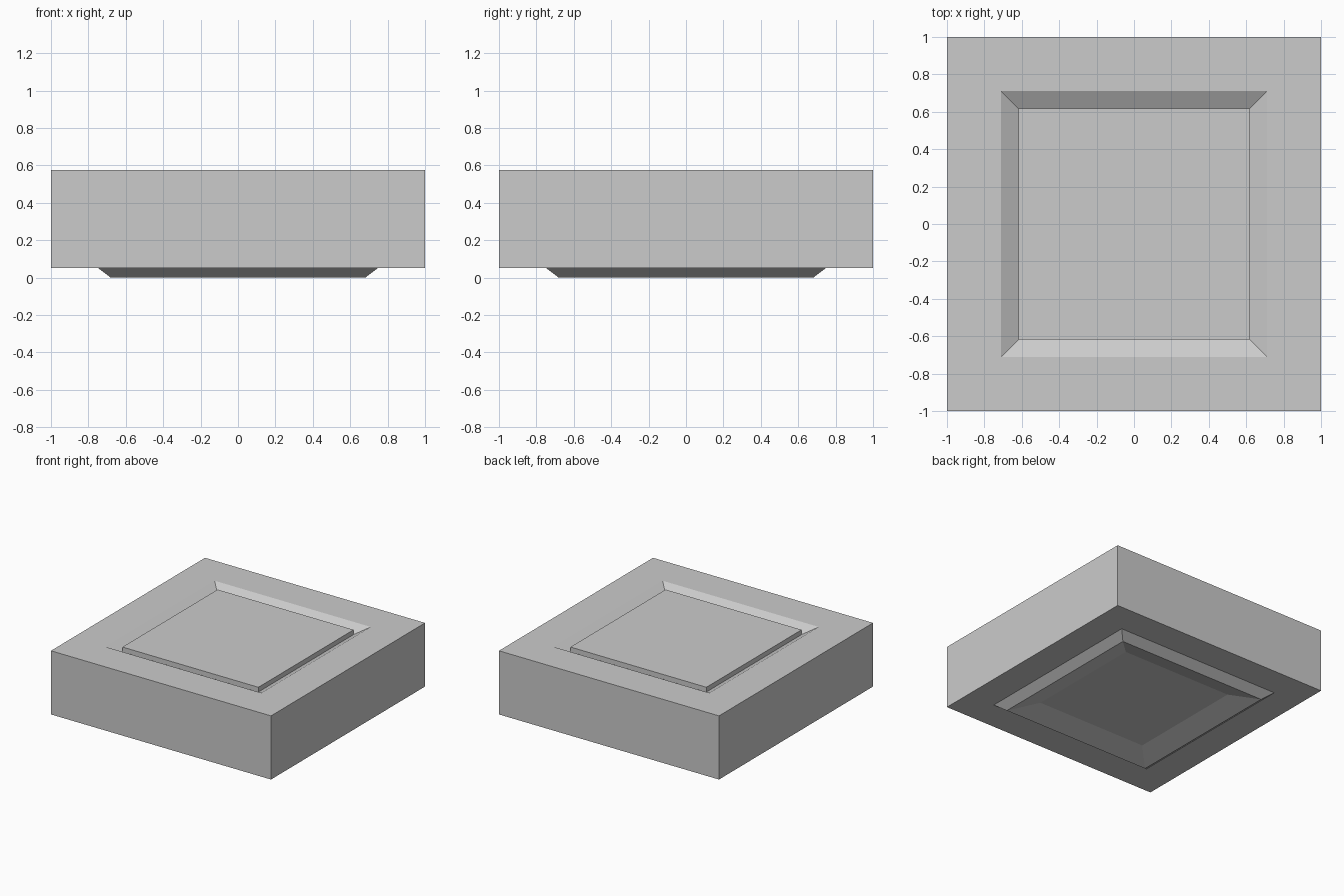
import bpy, bmesh

if "Cube" in bpy.data.objects:
    bpy.data.objects.remove(bpy.data.objects["Cube"])

grey = bpy.data.materials.new("light_grey")
grey.diffuse_color = (0.6, 0.6, 0.6, 1)
grey.use_nodes = True
grey.node_tree.nodes["Principled BSDF"].inputs["Base Color"].default_value = grey.diffuse_color

# Square rings (half width, height) from the underside recess to the top panel
PROFILE = [
    (0.50, 0.055),   # underside recess floor
    (0.68, 0.0),     # foot rim
    (0.75, 0.053),   # foot meets the slab
    (1.0, 0.053), (1.0, 0.576),    # slab sides
    (0.71, 0.576), (0.618, 0.524),  # sloping groove
    (0.618, 0.563),  # raised centre panel
]


def square_loft(name, profile, material):
    bm = bmesh.new()
    rings = [[bm.verts.new((sx * w, sy * w, z))
              for sx, sy in ((-1, -1), (1, -1), (1, 1), (-1, 1))]
             for w, z in profile]
    for low, high in zip(rings, rings[1:]):
        for i in range(4):
            j = (i + 1) % 4
            bm.faces.new((low[i], low[j], high[j], high[i]))
    bm.faces.new(rings[0][::-1])
    bm.faces.new(rings[-1])
    bmesh.ops.recalc_face_normals(bm, faces=bm.faces)
    mesh = bpy.data.meshes.new(name)
    bm.to_mesh(mesh)
    bm.free()
    mesh.materials.append(material)
    obj = bpy.data.objects.new(name, mesh)
    bpy.context.collection.objects.link(obj)
    return obj


# Slab with stacking foot, groove and centre panel
square_loft("square_slab", PROFILE, grey)
